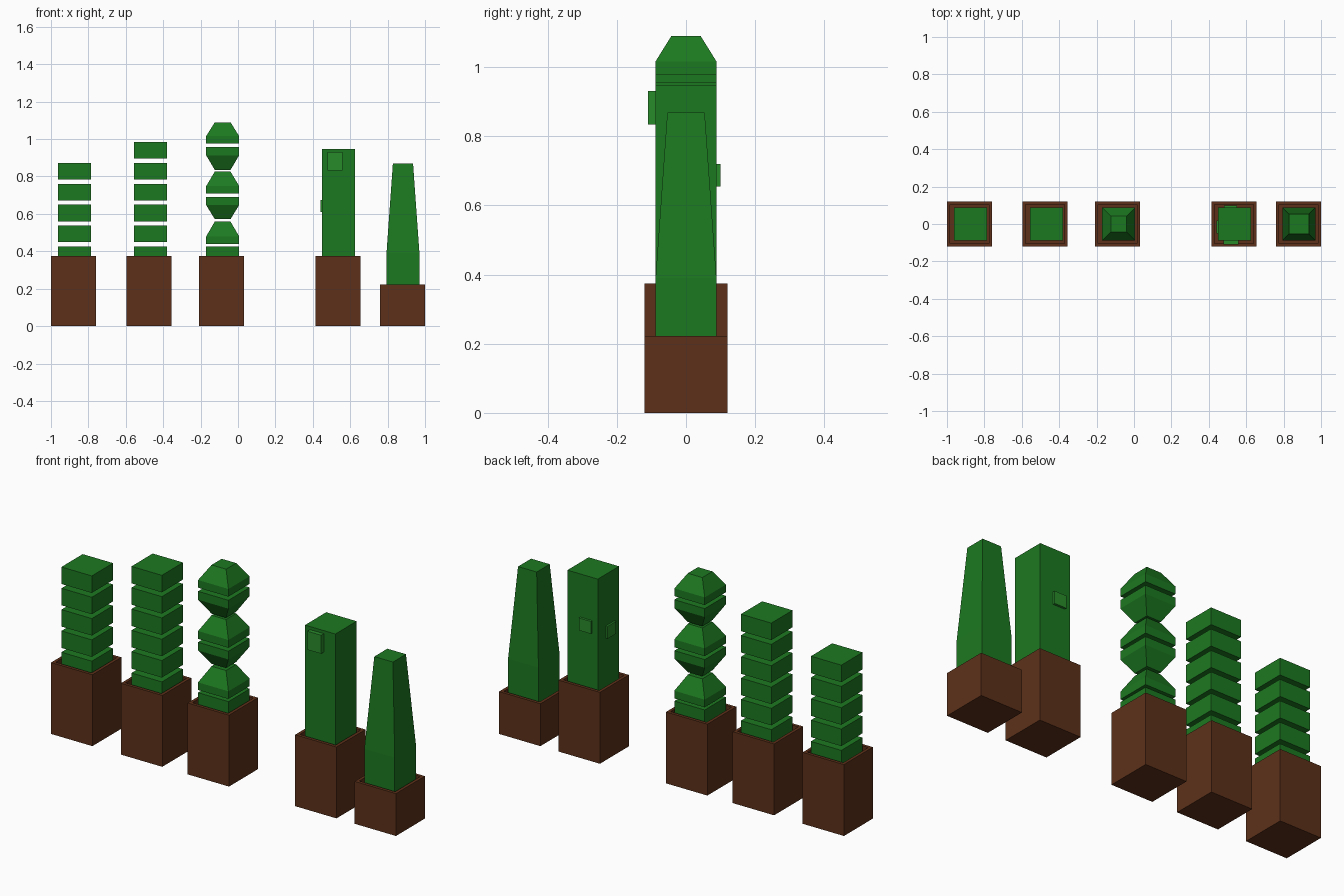
import bpy, bmesh

if "Cube" in bpy.data.objects:
    bpy.data.objects.remove(bpy.data.objects["Cube"])


def material(name, rgb):
    m = bpy.data.materials.new(name)
    m.diffuse_color = (*rgb, 1)
    m.use_nodes = True
    m.node_tree.nodes["Principled BSDF"].inputs["Base Color"].default_value = m.diffuse_color
    return m


GREEN = material("cactus_green", (0.012, 0.19, 0.015))
LIGHT = material("bud_green", (0.022, 0.26, 0.024))
BROWN = material("pot_brown", (0.11, 0.03, 0.01))


def finish(name, bm, mat):
    bmesh.ops.recalc_face_normals(bm, faces=bm.faces)
    me = bpy.data.meshes.new(name)
    bm.to_mesh(me)
    bm.free()
    me.materials.append(mat)
    ob = bpy.data.objects.new(name, me)
    bpy.context.collection.objects.link(ob)
    return ob


def square_loft(name, x, solids, mat):
    """Each solid is a list of (half width, z) square rings, capped at both ends."""
    bm = bmesh.new()
    for rings in solids:
        loops = [[bm.verts.new((x + sx * h, sy * h, z))
                  for sx, sy in ((-1, -1), (1, -1), (1, 1), (-1, 1))]
                 for h, z in rings]
        for a, b in zip(loops, loops[1:]):
            for i in range(4):
                j = (i + 1) % 4
                bm.faces.new((a[i], a[j], b[j], b[i]))
        bm.faces.new(loops[0])
        bm.faces.new(loops[-1])
    return finish(name, bm, mat)


def pot(name, x, top):
    # outer wall, thin rim, shallow recess with soil
    square_loft(name, x, [[(0.12, 0), (0.12, top), (0.104, top), (0.104, top - 0.03)]], BROWN)


def box(name, lo, hi, mat):
    bm = bmesh.new()
    bmesh.ops.create_cube(bm, size=1)
    for v in bm.verts:
        v.co = [(a + b) / 2 + c * (b - a) for a, b, c in zip(lo, hi, v.co)]
    return finish(name, bm, mat)


# pots
for i, (x, top) in enumerate([(-0.88, 0.374), (-0.475, 0.374), (-0.088, 0.374),
                              (0.535, 0.374), (0.88, 0.222)]):
    pot(f"pot_{i + 1}", x, top)

W = 0.088  # half width of every cactus


def slabs(n):
    return [[(W, 0.337 + 0.1117 * i), (W, 0.426 + 0.1117 * i)] for i in range(n)]


# stacked slab cacti
square_loft("short_slab_cactus", -0.874, slabs(5), GREEN)
square_loft("tall_slab_cactus", -0.468, slabs(6), GREEN)

# beaded cactus of alternating upright and inverted blocks
N = 0.042
square_loft("beaded_cactus", -0.082, [
    [(W, 0.337), (W, 0.426)],
    [(W, 0.440), (W, 0.480), (N, 0.559)],
    [(N, 0.572), (W, 0.647), (W, 0.690)],
    [(W, 0.708), (W, 0.749), (N, 0.826)],
    [(N, 0.835), (W, 0.913), (W, 0.957)],
    [(W, 0.976), (W, 1.016), (N, 1.090)],
], GREEN)

# column cactus with three buds
square_loft("column_cactus", 0.538, [[(W, 0.337), (W, 0.946)]], GREEN)
box("front_bud", (0.479, -0.11, 0.833), (0.559, -0.08, 0.930), LIGHT)
box("back_bud", (0.482, 0.08, 0.655), (0.551, 0.10, 0.720), LIGHT)
box("left_bud", (0.440, -0.05, 0.610), (0.458, 0.02, 0.675), LIGHT)

# tapered cactus
square_loft("tapered_cactus", 0.882, [[(W, 0.185), (W, 0.39), (0.054, 0.869)]], GREEN)
